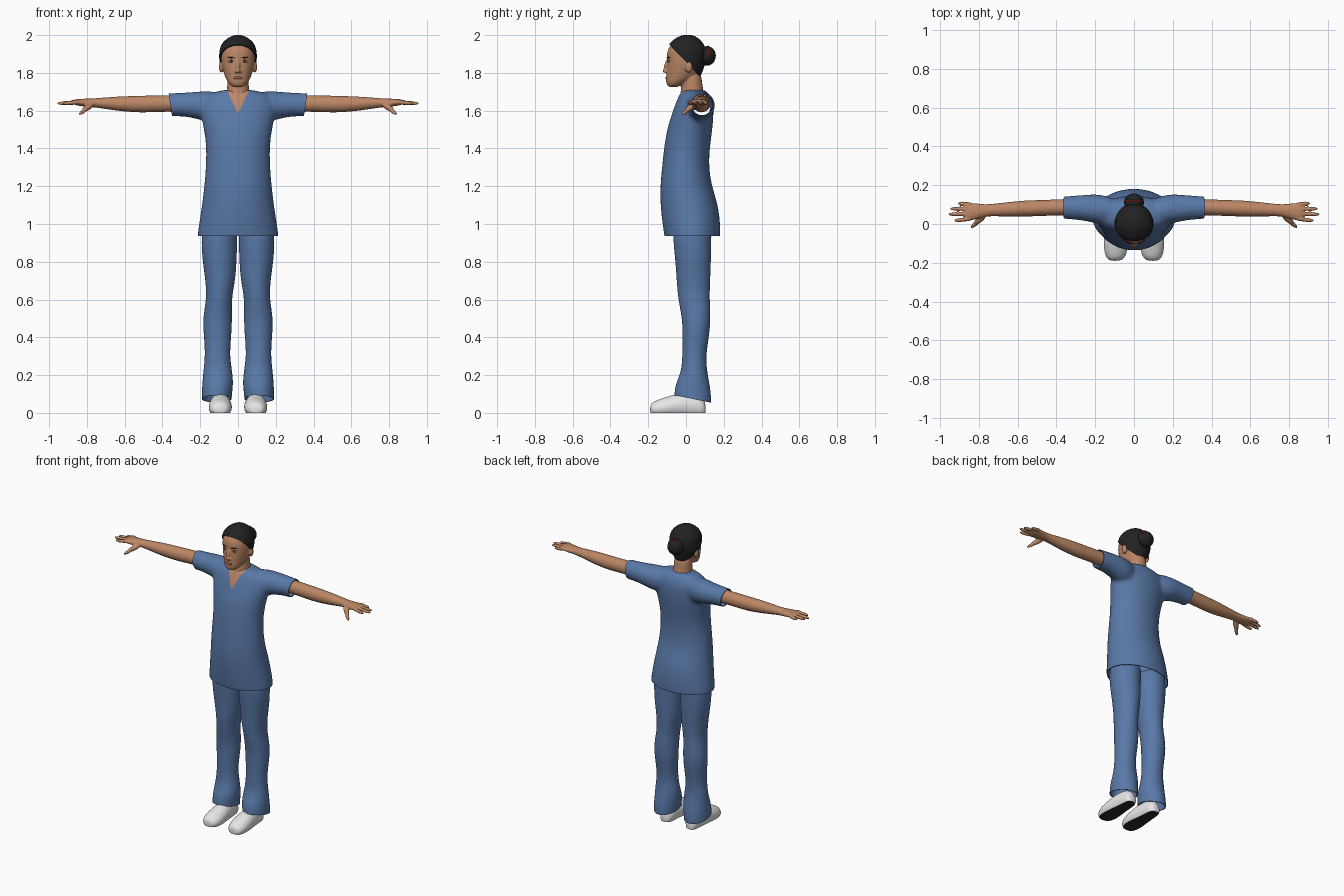
import bpy, bmesh, math
from mathutils import Vector, Matrix

if "Cube" in bpy.data.objects:
    bpy.data.objects.remove(bpy.data.objects["Cube"])


def material(name, rgb):
    m = bpy.data.materials.new(name)
    m.use_nodes = True
    m.diffuse_color = (*rgb, 1)
    m.node_tree.nodes["Principled BSDF"].inputs["Base Color"].default_value = (*rgb, 1)
    return m


SKIN = material("skin", (.50, .24, .13))
BLUE = material("blue_cloth", (.10, .19, .39))
DARK = material("black_hair", (.016, .016, .016))
WHITE = material("white_shoe", (.8, .8, .8))
SOLE = material("black_sole", (.02, .02, .02))
RED = material("red_tie", (.45, .02, .02))
LIP = material("lip", (.34, .12, .08))
EYE = material("eye_white", (.55, .5, .46))


def activate(ob):
    bpy.ops.object.select_all(action='DESELECT')
    ob.select_set(True)
    bpy.context.view_layer.objects.active = ob


def modify(ob, kind, **settings):
    activate(ob)
    mod = ob.modifiers.new(kind.title(), kind)
    for key, value in settings.items():
        setattr(mod, key, value)
    bpy.ops.object.modifier_apply(modifier=mod.name)


def smooth(ob):
    activate(ob)
    bpy.ops.object.shade_smooth_by_angle(angle=math.radians(45))
    return ob


def to_object(name, bm, *mats):
    bmesh.ops.recalc_face_normals(bm, faces=bm.faces)
    me = bpy.data.meshes.new(name)
    bm.to_mesh(me)
    bm.free()
    for m in mats:
        me.materials.append(m)
    ob = bpy.data.objects.new(name, me)
    bpy.context.collection.objects.link(ob)
    return ob


def loft(name, axis, rings, *mats, side=1, sides=24):
    """Skin of oval rings (t, a0, a1, b0, b1) stacked along an axis."""
    order = {'x': (2, 0, 1), 'y': (0, 2, 1), 'z': (0, 1, 2)}[axis]
    bm = bmesh.new()
    loops = []
    for t, a0, a1, b0, b1 in rings:
        loop = []
        for i in range(sides):
            ang = math.tau * i / sides
            p = ((a0 + a1) / 2 + (a1 - a0) / 2 * math.cos(ang),
                 (b0 + b1) / 2 + (b1 - b0) / 2 * math.sin(ang), t)
            x, y, z = (p[k] for k in order)
            loop.append(bm.verts.new((x * side, y, z)))
        loops.append(loop)
    for low, high in zip(loops, loops[1:]):
        for i in range(sides):
            j = (i + 1) % sides
            bm.faces.new((low[i], low[j], high[j], high[i]))
    bm.faces.new(loops[0])
    bm.faces.new(loops[-1])
    ob = to_object(name, bm, *mats)
    modify(ob, 'SUBSURF', levels=2)
    return smooth(ob)


def even(rings):
    """Expand (t, half width, front, back) to symmetric rings."""
    return [(t, -w, w, f, b) for t, w, f, b in rings]


def blob(name, loc, radii, mat, turn=None):
    bm = bmesh.new()
    mx = Matrix.Translation(loc) @ (turn or Matrix()) @ Matrix.Diagonal((*radii, 1))
    bmesh.ops.create_uvsphere(bm, u_segments=20, v_segments=12, radius=1, matrix=mx)
    return smooth(to_object(name, bm, mat))


def stretch(name, a, b, r, mat):
    """Ellipsoid reaching from a to b."""
    a, b = Vector(a), Vector(b)
    turn = (b - a).to_track_quat('Z', 'Y').to_matrix().to_4x4()
    return blob(name, (a + b) / 2, (r, r, (b - a).length / 2 + r / 2), mat, turn)


def fuse(name, parts, voxel, rounds):
    """Melt overlapping parts into one smooth skin."""
    activate(parts[0])
    for p in parts:
        p.select_set(True)
    bpy.ops.object.join()
    ob = parts[0]
    ob.name = name
    modify(ob, 'REMESH', mode='VOXEL', voxel_size=voxel)
    modify(ob, 'SMOOTH', factor=.5, iterations=rounds)
    return smooth(ob)


def cut(ob, point, normal, clear=True, cap=None):
    """Slice by a plane, dropping what lies along the normal."""
    bm = bmesh.new()
    bm.from_mesh(ob.data)
    res = bmesh.ops.bisect_plane(bm, geom=bm.verts[:] + bm.edges[:] + bm.faces[:],
                                 plane_co=point, plane_no=normal, clear_outer=clear)
    if cap is not None:
        rim = [e for e in res["geom_cut"] if isinstance(e, bmesh.types.BMEdge)]
        for f in bmesh.ops.edgenet_fill(bm, edges=rim)["faces"]:
            f.material_index = cap
    bm.to_mesh(ob.data)
    bm.free()


# Shirt: torso and sleeves melted together, hem and cuffs cut clean
torso = loft("torso", 'z', even([
    (.88, .22, -.11, .18), (.94, .217, -.116, .183), (1, .208, -.126, .183),
    (1.1, .192, -.137, .172), (1.2, .18, -.138, .138), (1.3, .172, -.128, .122),
    (1.4, .168, -.118, .126), (1.5, .181, -.102, .141), (1.58, .2, -.077, .147),
    (1.64, .2, -.055, .146), (1.68, .175, -.038, .13), (1.7, .12, -.025, .112),
    (1.712, .07, -.015, .1)]), BLUE)
sleeves = [loft("sleeve", 'x', [
    (.06, .0, .12, 1.54, 1.7), (.17, -.005, .155, 1.54, 1.705),
    (.23, .012, .153, 1.56, 1.7), (.3, .022, .147, 1.57, 1.695),
    (.36, .026, .143, 1.57, 1.692), (.41, .028, .14, 1.57, 1.692)],
    BLUE, side=s) for s in (1, -1)]
shirt = fuse("shirt", [torso] + sleeves, .012, 5)
shirt.data.materials.append(SKIN)
cut(shirt, (0, 0, .937), (0, 0, -1))
V_BASE, V_SLOPE = 1.585, 2.1
for s in (1, -1):
    cut(shirt, (s * .358, 0, 1.63), (s, 0, -.15))
    cut(shirt, (0, 0, V_BASE), (-s * V_SLOPE, 0, 1), clear=False)
# Open neckline shows the chest
for f in shirt.data.polygons:
    c = f.center
    f.material_index = int(c.y < .03 and c.z > V_BASE + V_SLOPE * abs(c.x))
modify(shirt, 'SOLIDIFY', thickness=.005, offset=-1)
smooth(shirt)

# Head, neck, nose and ears
head_parts = [
    loft("skull", 'z', even([
        (1.724, .022, -.09, -.05), (1.735, .042, -.102, -.02), (1.755, .058, -.107, .02),
        (1.78, .07, -.105, .06), (1.82, .082, -.104, .08), (1.86, .09, -.1, .09),
        (1.9, .091, -.104, .094), (1.94, .083, -.09, .085), (1.97, .06, -.06, .06),
        (1.985, .03, -.03, .03)]), SKIN),
    loft("neck", 'z', even([
        (1.6, .08, -.03, .1), (1.67, .066, -.036, .1), (1.71, .058, -.026, .092),
        (1.75, .057, -.025, .085), (1.81, .055, -.02, .08)]), SKIN),
    stretch("nose_bridge", (0, -.096, 1.868), (0, -.112, 1.812), .011, SKIN),
    blob("nose_tip", (0, -.112, 1.811), (.012, .013, .01), SKIN)]
for s in (1, -1):
    head_parts.append(blob("nostril", (s * .011, -.106, 1.807), (.009, .01, .008), SKIN))
    head_parts.append(blob("ear", (s * .089, .014, 1.832), (.012, .02, .031), SKIN))
fuse("head", head_parts, .005, 2)

# Face details
for s, label in ((1, "left"), (-1, "right")):
    blob(label + "_eye", (s * .035, -.09, 1.861), (.015, .007, .006), EYE)
    blob(label + "_iris", (s * .035, -.094, 1.861), (.006, .005, .005), DARK)
    stretch(label + "_brow", (s * .018, -.101, 1.88), (s * .056, -.083, 1.881), .003, DARK)
    stretch(label + "_lid", (s * .022, -.096, 1.868), (s * .05, -.086, 1.866), .003, LIP)
blob("mouth", (0, -.1, 1.774), (.024, .009, .008), LIP)

# Hair cap trimmed along a sloping hairline, with a tied bun
hair = loft("hair", 'z', even([
    (1.74, .05, -.09, .05), (1.78, .07, -.1, .078), (1.82, .09, -.108, .094),
    (1.86, .1, -.109, .105), (1.9, .102, -.108, .11), (1.94, .095, -.098, .103),
    (1.965, .079, -.08, .086), (1.985, .054, -.055, .065), (1.998, .026, -.025, .04),
    (2.002, .01, -.005, .02)]), DARK)
cut(hair, (0, 0, 1.858), (0, -1.03, -1))
modify(hair, 'SOLIDIFY', thickness=.008, offset=-1)
smooth(hair)
blob("bun", (0, .112, 1.89), (.052, .046, .052), DARK)
bpy.ops.mesh.primitive_torus_add(location=(0, .119, 1.894), rotation=(math.pi / 2, 0, 0),
                                 major_radius=.048, minor_radius=.004)
tie = bpy.context.object
tie.name = "hair_tie"
tie.data.materials.append(RED)
smooth(tie)

# Paired limbs
for s, label in ((1, "left"), (-1, "right")):
    # Arm with palm, fingers and thumb
    arm = [loft("arm", 'x', [
        (.26, .04, .135, 1.588, 1.685), (.36, .045, .128, 1.596, 1.682),
        (.48, .041, .124, 1.59, 1.68), (.56, .038, .122, 1.591, 1.678),
        (.66, .038, .112, 1.602, 1.674), (.76, .042, .1, 1.618, 1.665),
        (.8, .028, .105, 1.62, 1.664), (.85, .015, .11, 1.626, 1.662),
        (.875, .02, .106, 1.634, 1.658)], SKIN, side=s)]
    for y, tip_y, tip_x in ((.1, .106, .905), (.076, .079, .945),
                            (.052, .05, .955), (.028, .018, .925)):
        knuckle, tip = (s * .84, y, 1.647), (s * tip_x, tip_y, 1.638)
        middle = (Vector(knuckle) + Vector(tip)) / 2
        arm.append(stretch("finger", knuckle, middle, .012, SKIN))
        arm.append(stretch("finger_end", middle - Vector((s * .02, 0, 0)), tip, .0105, SKIN))
    arm.append(stretch("thumb", (s * .77, .045, 1.635), (s * .818, .005, 1.602), .016, SKIN))
    arm.append(stretch("thumb_end", (s * .8, .015, 1.612), (s * .838, -.016, 1.582), .011, SKIN))
    fuse(label + "_arm", arm, .005, 2)

    # Trouser leg with a hem lower at the heel
    leg = loft(label + "_trouser_leg", 'z', [
        (1.02, .0, .19, -.07, .14), (.9, .004, .195, -.068, .133),
        (.8, .007, .188, -.056, .133), (.7, .014, .172, -.05, .128),
        (.6, .035, .167, -.042, .125), (.5, .03, .188, -.02, .132),
        (.4, .036, .18, -.018, .122), (.3, .044, .174, -.02, .105),
        (.22, .03, .184, -.024, .112), (.15, .024, .19, -.058, .126),
        (.09, .034, .192, -.063, .134), (0, .034, .192, -.063, .136)], BLUE, side=s)
    cut(leg, (0, .035, .074), (0, -.2, -1))
    modify(leg, 'SOLIDIFY', thickness=.005, offset=-1)
    smooth(leg)

    # Shoe with a flat dark sole
    shoe = loft(label + "_shoe", 'y', [
        (-.19, .075, .12, .0, .035), (-.18, .052, .138, -.015, .055),
        (-.15, .036, .153, -.025, .07), (-.1, .03, .157, -.025, .086),
        (-.04, .036, .152, -.025, .104), (.04, .045, .142, -.025, .108),
        (.085, .052, .136, -.025, .085), (.105, .075, .118, -.01, .05)],
        WHITE, SOLE, side=s)
    cut(shoe, (0, 0, 0), (0, 0, -1), cap=1)
    smooth(shoe)
